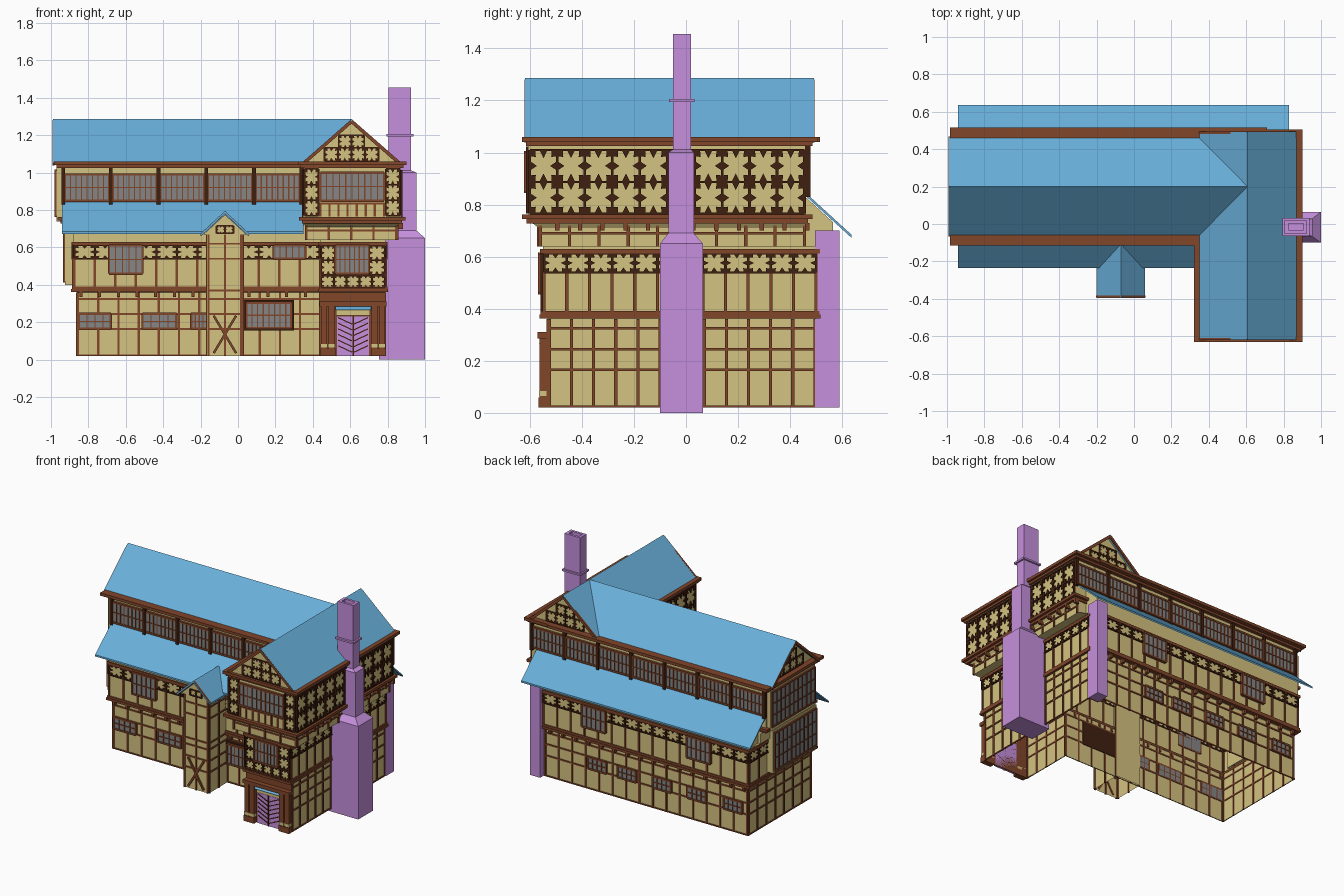
import bpy, bmesh
from mathutils import Vector as V

if "Cube" in bpy.data.objects:
    bpy.data.objects.remove(bpy.data.objects["Cube"])

COL = dict(cream=(.83, .76, .50), brown=(.50, .28, .18), dark=(.26, .14, .09), blue=(.41, .68, .85),
           purple=(.77, .56, .86), grey=(.52, .52, .52))
MATS = {}
for k, c in COL.items():
    MATS[k] = bpy.data.materials.new(k)
    MATS[k].diffuse_color = (*[v ** 2.2 for v in c], 1)
parts = {}


def mesh(name, col):
    return parts.setdefault(name, (bmesh.new(), col))[0]


def prism(name, col, pts, vec):
    bm = mesh(name, col)
    a = [bm.verts.new(p) for p in pts]
    b = [bm.verts.new(V(p) + V(vec)) for p in pts]
    bm.faces.new(a)
    bm.faces.new(b[::-1])
    for i in range(len(a)):
        j = (i + 1) % len(a)
        bm.faces.new((a[i], b[i], b[j], a[j]))


def box(name, col, x0, x1, y0, y1, z0, z1):
    prism(name, col, [(x0, y0, z0), (x1, y0, z0), (x1, y1, z0), (x0, y1, z0)], (0, 0, z1 - z0))


def loft(name, col, loops, close=False):
    bm = mesh(name, col)
    rows = [[bm.verts.new(p) for p in lp] for lp in loops]
    if close:
        rows.append(rows[0])
    for a, b in zip(rows, rows[1:]):
        for i in range(len(a)):
            j = (i + 1) % len(a)
            bm.faces.new((a[i], a[j], b[j], b[i]))
    return bm, rows


# A wall face is (axis, outward sign, plane position); u runs along the wall
def poly(name, col, face, pts, d):
    a, s, p = face
    q = p - s * .004
    f = (lambda u, z: (u, q, z)) if a == 'y' else (lambda u, z: (q, u, z))
    vec = (0, s * (d + .004), 0) if a == 'y' else (s * (d + .004), 0, 0)
    prism(name, col, [f(u, z) for u, z in pts], vec)


def slab(name, col, face, u0, u1, z0, z1, d=.008):
    poly(name, col, face, [(u0, z0), (u1, z0), (u1, z1), (u0, z1)], d)


def strut(name, col, face, a, b, w, d=.01):
    a, b = V(a), V(b)
    n = (b - a).orthogonal().normalized() * w / 2
    poly(name, col, face, [a - n, b - n, b + n, a + n], d)


def timber(face, u0, u1, z0, z1, n, rails=()):
    for i in range(n + 1):
        u = u0 + (u1 - u0) * i / n
        slab('timber_frame', 'brown', face, u - .006, u + .006, z0, z1, .007)
    for z in rails:
        slab('timber_frame', 'brown', face, u0, u1, z - .005, z + .005, .006)


def window(face, u0, u1, z0, z1, nx, nz=1, d=.01):
    slab('window_glass', 'grey', face, u0, u1, z0, z1, d)
    for i in range(nx + 1):
        u, w = u0 + (u1 - u0) * i / nx, (.006 if i in (0, nx) else .003)
        slab('window_bars', 'brown', face, u - w, u + w, z0, z1, d + .005)
    for i in range(nz + 1):
        z, w = z0 + (z1 - z0) * i / nz, (.006 if i in (0, nz) else .003)
        slab('window_bars', 'brown', face, u0, u1, z - w, z + w, d + .005)


def tiles(face, u0, u1, z0, z1, nx, nz=1):
    """Star-pattern panels: frame bars plus spikes pointing into each cell."""
    w, h = (u1 - u0) / nx, (z1 - z0) / nz
    for i in range(nx + 1):
        slab('star_panels', 'dark', face, u0 + i * w - .005, u0 + i * w + .005, z0, z1, .009)
    for j in range(nz + 1):
        slab('star_panels', 'dark', face, u0, u1, z0 + j * h - .004, z0 + j * h + .004, .009)
    for i in range(nx):
        for j in range(nz):
            c = V((u0 + (i + .5) * w, z0 + (j + .5) * h))
            for sx, sy in ((1, 0), (-1, 0), (0, 1), (0, -1)):
                P = [(.5, -.15), (.5, .15), (.24, 0)]
                poly('star_panels', 'dark', face,
                     [c + V(((sx * a - sy * b) * w, (sy * a + sx * b) * h)) for a, b in P], .007)
            for sx, sy in ((1, 1), (-1, 1), (-1, -1), (1, -1)):
                P = [(.5, .5), (.3, .5), (.28, .28), (.5, .3)]
                poly('star_panels', 'dark', face, [c + V((sx * a * w, sy * b * h)) for a, b in P], .007)


# Plans: left, right, wing back, main front, wing left, wing front, main back
G = (-.86, .785, .50, -.15, .44, -.53, .545)
M = (-.88, .79, .505, -.17, .44, -.55, .565)
B = (-.90, .85, .46, -.06, .36, -.565, .461)
U = (-.94, .87, .46, -.05, .35, -.605, .461)
XN = .71  # where the main back wall steps in to the wing


def plan(D, z):
    xl, xr, yb, yf, xw, yw, ym = D
    return [(xl, yf, z), (xw, yf, z), (xw, yw, z), (xr, yw, z), (xr, yb, z), (XN, yb, z), (XN, ym, z), (xl, ym, z)]


def off(D, o):
    return tuple(v + o * s for v, s in zip(D, (-1, 1, 1, -1, -1, -1, 1)))


def ring(name, col, i, o, z0, z1):
    loft(name, col, [plan(i, z0), plan(o, z0), plan(o, z1), plan(i, z1)], True)


# Jettied walls and horizontal beams
loft('house_walls', 'cream', [plan(D, z) for z, D in ((.02, G), (.36, G), (.375, M), (.64, M), (.64, B),
                                                     (.71, B), (.74, U), (1.05, U))])
for i, o, z0, z1 in ((G, off(G, .006), .02, .028), (G, off(M, .012), .362, .378), (M, off(M, .008), .378, .392),
                     (M, off(M, .01), .612, .63), (B, off(U, .008), .728, .744), (U, off(U, .025), .744, .762),
                     (U, (-.97, .885, .485, -.085, .335, -.615, .486), 1.025, 1.04),
                     (U, (-.985, .90, .505, -.115, .32, -.63, .515), 1.04, 1.06)):
    ring('beams', 'brown', i, o, z0, z1)


def side(D):
    xl, xr, yb, yf, xw, yw, ym = D
    return dict(front=('y', -1, yf), back=('y', 1, ym), left=('x', -1, xl), right=('x', 1, xr),
                wl=('x', -1, xw), wf=('y', -1, yw))


g, m, b, u = side(G), side(M), side(B), side(U)
R = (.165, .245, .325)
# Ground floor timbering
timber(g['front'], -.855, .44, .02, .36, 12, R)
timber(g['back'], -.855, .705, .02, .36, 15, R)
timber(g['left'], -.145, .54, .02, .36, 7, R)
timber(g['right'], -.525, .495, .02, .36, 12, R)
timber(g['wl'], -.525, -.15, .02, .36, 4, R)
# Middle floor timbering with star band
for f, a, c, n in (('front', -.875, .44, 12), ('back', -.875, .705, 15), ('left', -.165, .56, 7),
                   ('right', -.545, .5, 12), ('wl', -.545, -.17, 4)):
    timber(m[f], a, c, .39, .54, n)
    tiles(m[f], a, c, .54, .612, n)
timber(b['right'], -.56, .455, .64, .72, 9, (.69,))
timber(b['wf'], .365, .845, .64, .72, 4, (.69,))
# Upper floor star panels on the wing
tiles(u['right'], -.6, .455, .765, 1.01, 10, 2)
tiles(u['wl'], -.6, -.06, .765, 1.01, 5, 2)
tiles(u['wf'], .355, .43, .77, 1.02, 1, 3)
tiles(u['wf'], .79, .865, .77, 1.02, 1, 3)
# Long upper window bands
for f, a, c, n in (('front', -.935, .34, 5), ('back', -.935, .865, 7)):
    w = (c - a) / n
    for i in range(n):
        window(u[f], a + i * w + .01, a + (i + 1) * w - .01, .85, .99, 8, 2)
    for i in range(n + 1):
        slab('window_posts', 'dark', u[f], a + i * w - .01, a + i * w + .01, .83, 1.03, .018)
# Small windows
for x0, x1 in ((-.85, -.68), (-.51, -.33), (-.25, -.165)):
    window(g['front'], x0, x1, .165, .245, 4, 2)
window(m['front'], -.69, -.51, .46, .61, 5, 2, .014)
window(m['front'], .19, .36, .54, .61, 5, 1, .014)
box('bay_window', 'dark', .03, .30, -.175, -.145, .155, .32)
window(('y', -1, -.175), .045, .285, .17, .305, 8, 2)
for x in (.3, .07, -.2, -.47, -.75):
    window(g['back'], x - .07, x + .07, .165, .245, 4, 2)
for x in (.31, -.5):
    window(m['back'], x - .09, x + .09, .46, .61, 5, 2, .014)
# Left end bay windows
box('left_oriel_lower', 'cream', -.925, -.87, -.12, .36, .40, .70)
window(('x', -1, -.925), -.11, .35, .42, .68, 10, 3, .006)
box('left_oriel_upper', 'cream', -.97, -.93, -.04, .45, .74, 1.03)
window(('x', -1, -.97), -.03, .44, .77, 1.01, 10, 3, .006)
# Jetty brackets
for i in range(12):
    y = (-.51 + i * .09) * .97
    box('brackets', 'brown', .85, .882, y - .008, y + .008, .70, .73)
for i in range(16):
    x = -.84 + i * .1
    box('brackets', 'brown', x - .008, x + .008, .54, .57, .335, .362)
    if x < .4:
        box('brackets', 'brown', x - .008, x + .008, -.175, -.145, .335, .362)
# Wing front: middle window, upper oriel, balusters
window(m['wf'], .52, .70, .46, .61, 7, 2, .014)
tiles(m['wf'], .445, .52, .455, .61, 1, 2)
tiles(m['wf'], .70, .785, .455, .61, 1, 2)
tiles(m['wf'], .445, .785, .385, .45, 5)
window(u['wf'], .44, .78, .85, 1.0, 10, 2, .012)
timber(u['wf'], .44, .78, .765, .84, 7, (.835,))
# Entrance: backing, columns, canopy, double door with chevrons
slab('door_surround', 'brown', g['wf'], .44, .79, .02, .36, .006)
for x in (.46, .50, .73, .77):
    slab('door_columns', 'brown', g['wf'], x - .017, x + .017, 0.02, .29, .033)
    slab('door_columns', 'brown', g['wf'], x - .02, x + .02, .02, .06, .036)
    slab('column_bands', 'cream', g['wf'], x - .019, x + .019, .065, .085, .035)
slab('door_columns', 'brown', g['wf'], .435, .795, .285, .31, .04)
slab('door_lintel', 'cream', g['wf'], .525, .705, .235, .265, .015)
prism('door_canopy', 'blue', [(.52, -.536, .285), (.52, -.565, .265), (.52, -.536, .265)], (.19, 0, 0))
slab('door', 'purple', g['wf'], .53, .70, .02, .232, .012)
slab('door_bars', 'dark', g['wf'], .611, .619, .02, .232, .016)
for i in range(6):
    z = .04 + i * .03
    for s in (-1, 1):
        strut('door_bars', 'dark', g['wf'], (.615 + s * .005, z), (.615 + s * .08, z + .035), .006, .015)
# Stair tower with small gable
loft('stair_tower', 'cream', [[(-.165, -.14, z), (-.165, -.36, z), (.025, -.36, z), (.025, -.14, z)]
                              for z in (.02, .67)])
tf = ('y', -1, -.36)
timber(tf, -.158, .018, .02, .67, 2, R + (.37, .54, .62))
for s in (-1, 1):
    strut('timber_frame', 'brown', tf, (-.07 - s * .06, .035), (-.07 + s * .06, .235), .013)
    timber(('x', s, .025 if s > 0 else -.165), -.353, -.15, .02, .67, 2, R + (.37, .54, .62))
poly('gables', 'cream', tf, [(-.185, .67), (.045, .67), (-.07, .775)], .004)
tiles(tf, -.115, -.025, .675, .715, 2)
# Roofs: thin sheets, from eave to ridge


def sheet(name, a, c, vec):
    prism(name, 'blue', [a, c, V(c) + V(vec), V(a) + V(vec)], (0, 0, -.012))


for e in (-.065, .465):
    sheet('main_roof', (-.99, e, 1.055), (-.99, .2, 1.287), (1.595, 0, 0))
for e in (.345, .872):
    sheet('wing_roof', (e, -.618, 1.055), (.607, -.618, 1.287), (0, 1.11, 0))
for e in (-.2, .06):
    sheet('tower_roof', (e, -.395, .672), (-.07, -.395, .795), (0, .28, 0))
sheet('front_pent_roof', (-.94, -.235, .685), (-.94, -.05, .845), (1.29, 0, 0))
sheet('back_pent_roof', (-.94, .635, .685), (-.94, .46, .845), (1.77, 0, 0))
prism('pent_walls', 'cream', [(-.88, -.05, .63), (-.88, -.17, .63), (-.88, -.17, .725), (-.88, -.05, .828)],
      (1.25, 0, 0))
prism('pent_walls', 'cream', [(-.88, .46, .63), (-.88, .565, .63), (-.88, .565, .732), (-.88, .46, .828)],
      (1.66, 0, 0))
# Gable walls, star panels and barge boards
for face, c, h, edge in ((u['wf'], .607, .262, .008), (u['back'], .607, .262, .025), (u['left'], .2, .262, .045)):
    poly('gables', 'cream', face, [(c - h, 1.045), (c + h, 1.045), (c, 1.272)], .004)
    tiles(face, c - .144, c + .144, 1.062, 1.132, 4)
    tiles(face, c - .068, c + .068, 1.132, 1.2, 2)
    f2 = (face[0], face[1], face[2] + face[1] * edge)
    for s in (-1, 1):
        strut('barge_boards', 'brown', f2, (c + s * h, 1.045), (c, 1.274), .018, .008)
for s in (-1, 1):
    strut('barge_boards', 'brown', ('y', -1, -.385), (-.07 + s * .128, .668), (-.07, .787), .012, .008)
# Chimneys


def rect(z, x0, x1, y0, y1):
    return [(x0, y0, z), (x1, y0, z), (x1, y1, z), (x0, y1, z)]


S, T = (.805, .925, -.05, .02), (.825, .905, -.033, .003)
bm, rows = loft('chimney', 'purple', [rect(0, .755, 1, -.1, .065), rect(.65, .755, 1, -.1, .065),
                rect(.69, .78, .955, -.068, .03), rect(1.0, .78, .955, -.068, .03), rect(1.012, *S),
                rect(1.455, *S), rect(1.455, *T), rect(1.3, *T)])
bm.faces.new(rows[0][::-1])
bm.faces.new(rows[-1])
box('chimney_collar', 'purple', .795, .937, -.065, .032, 1.194, 1.206)
box('back_chimney', 'purple', .715, .795, .495, .59, .02, .70)

for name, (bm, col) in parts.items():
    bmesh.ops.recalc_face_normals(bm, faces=bm.faces)
    me = bpy.data.meshes.new(name)
    bm.to_mesh(me)
    bm.free()
    me.materials.append(MATS[col])
    bpy.context.collection.objects.link(bpy.data.objects.new(name, me))

for m in bpy.data.materials:
    if m.users and not m.is_grease_pencil:
        m.use_nodes = True
        m.node_tree.nodes["Principled BSDF"].inputs["Base Color"].default_value = m.diffuse_color
